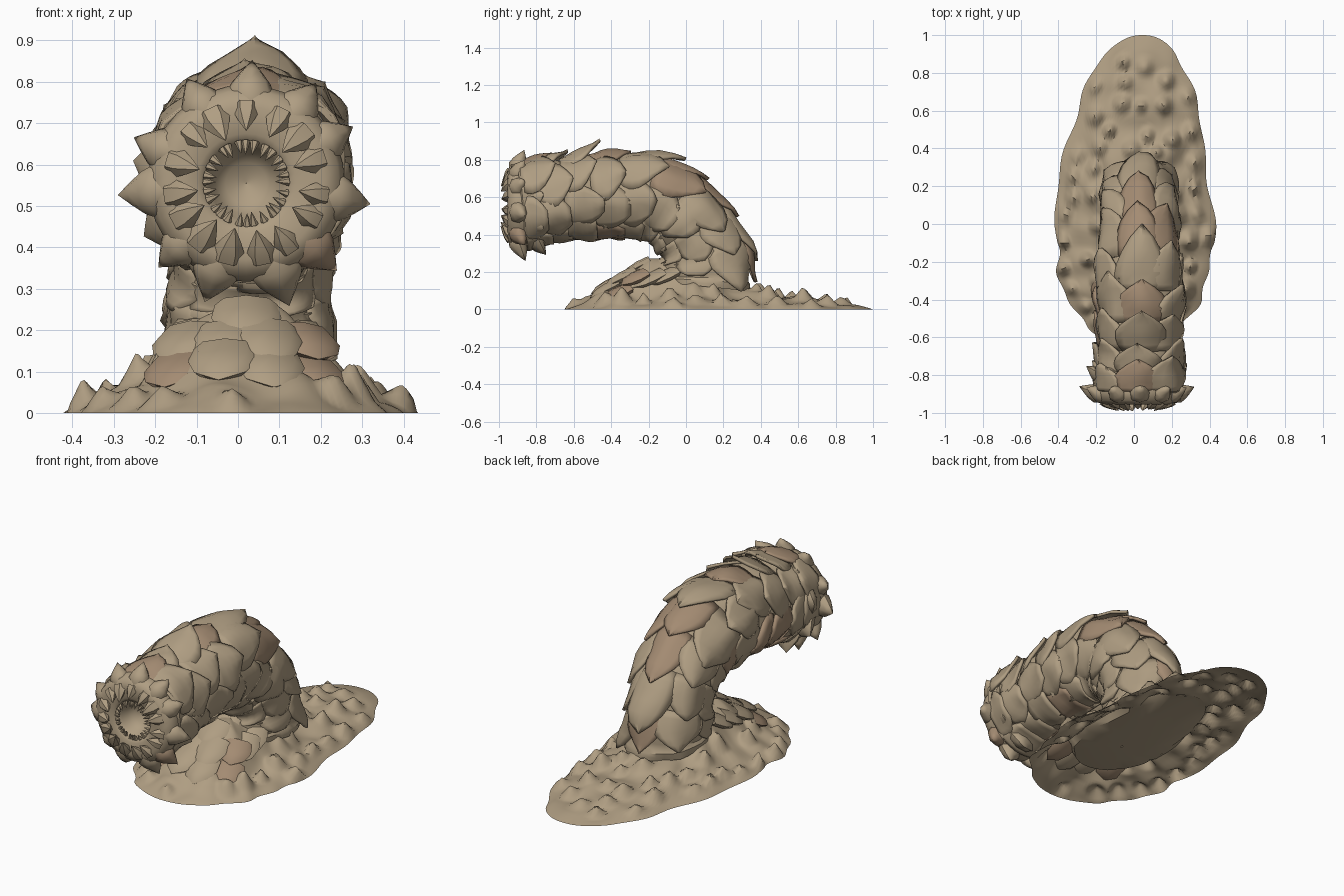
import bpy, bmesh, math, random
from math import sin, cos, pi, exp
from mathutils import Vector, noise

if "Cube" in bpy.data.objects:
    bpy.data.objects.remove(bpy.data.objects["Cube"])

random.seed(4)
CX = 0.02  # sideways centre of the body


def material(name, rgb):
    m = bpy.data.materials.new(name)
    m.diffuse_color = (*rgb, 1)
    m.use_nodes = True
    m.node_tree.nodes["Principled BSDF"].inputs["Base Color"].default_value = m.diffuse_color
    return m


SAND = material("sand", (0.43, 0.34, 0.225))
RUST = material("rust", (0.37, 0.26, 0.17))


def finish(bm, name, angle=35, thick=0):
    me = bpy.data.meshes.new(name)
    if not thick:
        bmesh.ops.recalc_face_normals(bm, faces=bm.faces)
    bm.to_mesh(me)
    bm.free()
    ob = bpy.data.objects.new(name, me)
    bpy.context.collection.objects.link(ob)
    for m in (SAND, RUST):
        me.materials.append(m)
    bpy.ops.object.select_all(action='DESELECT')
    ob.select_set(True)
    bpy.context.view_layer.objects.active = ob
    bpy.ops.object.shade_smooth_by_angle(angle=math.radians(angle))
    if thick:
        s = ob.modifiers.new("thickness", 'SOLIDIFY')
        s.thickness = thick
        s.offset = -1
    return ob


def skin(bm, rows, closed=True, mat=0):
    """Join rows of points into a sheet of quads."""
    vs = [[bm.verts.new(p) for p in r] for r in rows]
    n = len(vs[0])
    for a, b in zip(vs, vs[1:]):
        for i in range(n if closed else n - 1):
            j = (i + 1) % n
            bm.faces.new((a[i], a[j], b[j], b[i])).material_index = mat
    return vs


def spike(bm, base, d, side, length, w, depth, prof, mat=0, n=6):
    """Pointed bulb: prof lists (distance, scale) before the tip."""
    d = Vector(d).normalized()
    side = Vector(side)
    side = (side - d * side.dot(d)).normalized()
    up = d.cross(side)
    rows = [[base + d * length * t + side * (w * k * cos(2 * pi * i / n)) + up * (depth * k * sin(2 * pi * i / n))
             for i in range(n)] for t, k in prof]
    vs = skin(bm, rows, mat=mat)
    tip = bm.verts.new(base + d * length)
    for i in range(n):
        bm.faces.new((vs[-1][i], vs[-1][(i + 1) % n], tip)).material_index = mat


# body centre line: y, z, radius
PATH = [(0.10, 0.06, .225), (0.11, 0.20, .22), (0.08, 0.34, .21), (-0.02, 0.49, .205), (-0.17, 0.585, .205),
        (-0.36, 0.605, .212), (-0.54, 0.595, .205), (-0.72, 0.575, .21), (-0.88, 0.56, .225)]


def centre(s):
    i = max(0, min(int(s), len(PATH) - 2))
    t = s - i
    p = [Vector(PATH[max(0, min(k, len(PATH) - 1))]) for k in range(i - 1, i + 3)]
    return 0.5 * (2 * p[1] + (p[2] - p[0]) * t + (2 * p[0] - 5 * p[1] + 4 * p[2] - p[3]) * t * t
                  + (3 * p[1] - p[0] - 3 * p[2] + p[3]) * t ** 3)


def on_body(s, a, off=0):
    """Point on the body; a = 0 is the back ridge. The foot is narrower sideways."""
    c, e = centre(s), centre(s + .02) - centre(s - .02)
    ty, tz = Vector((e.x, e.y)).normalized()
    r = c.z + off
    narrow = .84 + .17 * max(0, min(1, (s - 2) / 3))
    return Vector((CX + .01 + r * sin(a) * narrow, c.x + r * cos(a) * tz, c.y - r * cos(a) * ty))


def wrinkle(s, a):
    return .025 * noise.noise(Vector((cos(a) * 2, sin(a) * 2, s * 1.6)))


# body core with ring folds and wrinkles
bm = bmesh.new()
skin(bm, [[on_body(s, a, .016 * ((s * 1.25) % 1) + wrinkle(s, a)) for a in [2 * pi * i / 32 for i in range(32)]]
          for s in [.5 + k * .1 for k in range(76)]])
finish(bm, "body_core")

# overlapping pointed scales, ring by ring; belly scales are flat and blunt
bm = bmesh.new()
WIDTHS = [.85, 1, 1.02, .95, .74, .42, .03]
for s0 in [1.8, 2.6, 3.4, 4.2, 5.0, 5.8, 6.6, 7.3, 7.9]:
    for k in range(7):
        a0 = 2 * pi * k / 7 + (random.uniform(-.2, .2) if k else random.uniform(-.06, .06))
        dorsal = (1 + cos(a0)) / 2
        length = (.95 + .32 * dorsal) * random.uniform(.8, 1.12) * (1 if s0 < 7 else .85)
        lift = (.012 + .035 * dorsal ** 1.5) * random.uniform(.7, 1.3)
        if k == 0 and s0 == 6.6:
            lift = .08
        half = random.uniform(.5, .66)
        blunt = .8 * (1 - dorsal) ** 2
        rows = []
        for j, w in enumerate(WIDTHS):
            v, w = j / 6, w + (1 - w) * blunt
            s = s0 - length * v
            rows.append([on_body(s, a0 + u / 3 * half * w, .006 + lift * v
                                 + .018 * (1 - abs(u) / 3) * (1 - .5 * v) + wrinkle(s, a0 + u / 3 * half * w))
                         for u in range(-3, 4)])
        skin(bm, rows, False, 1 if random.random() < .15 else 0)
finish(bm, "body_scales", 40, .014)

# head face and mouth funnel
HZ = 0.555


def head(r, a, y):
    return Vector((CX + r * sin(a), y, HZ + r * cos(a)))


bm = bmesh.new()
prof = [(-.84, .225), (-.89, .238), (-.935, .225), (-.955, .185), (-.945, .145), (-.945, .12), (-.93, .1),
        (-.91, .088), (-.88, .075), (-.85, .05), (-.84, .001)]
skin(bm, [[head(r, 2 * pi * i / 32, y) for i in range(32)] for y, r in prof])
finish(bm, "head_and_mouth", 60)

# outer petals, middle teeth and fine inner teeth around the mouth
BULB = [(0, .8), (.25, 1), (.5, .8), (.75, .42)]


def crown(name, count, r, y, inward, back, length, w, depth, prof, rust=0, n=6):
    bm = bmesh.new()
    for k in range(count):
        a = 2 * pi * k / count + random.uniform(-.06, .06)
        rad = Vector((sin(a), 0, cos(a)))
        f = random.uniform(.88, 1.12)
        spike(bm, head(r, a, y), rad * inward + Vector((0, back, 0)), (cos(a), 0, -sin(a)),
              length * f, w * f, depth, prof, 1 if random.random() < rust else 0, n)
    finish(bm, name, 45)


crown("head_petals", 11, .185, -.91, 1, .4, .125, .06, .05, BULB, .2, 8)
crown("rear_petals", 9, .18, -.82, 1, .7, .115, .08, .045, BULB, .15, 8)
crown("mouth_teeth", 15, .187, -.935, -.8, -.6, .085, .034, .028, [(0, 1), (.3, .95), (.6, .6)])
crown("inner_teeth", 28, .102, -.935, -1, -.4, .033, .011, .010, [(0, 1), (.5, .55)])


# sand mound: outline, height and scattered bumps
def rim(a):
    x, y = .415 * cos(a), sin(a)
    if y > 0:
        x += math.copysign(.035, cos(a)) * abs(cos(a)) ** .5 * y ** 6
    y = -.1 + y * (1.1 if y > 0 else .55)
    wob = 1 + (.03 * sin(9 * a + 1) + .025 * sin(17 * a)) * min(1, 2 * abs(cos(a)))
    return x * wob + .045 * max(0, y) ** 2, y


def base_height(x, y, t):
    z = .155 * max(0, 1 - t) ** .85
    ramp = max(0, min(1, (y + .62) / .42)) * exp(-((x - CX) / .18) ** 4)
    if y > .05:
        ramp *= exp(-((y - .05) / .12) ** 2)
    edge = min(1, max(0, 1 - t) * 5)
    return max(0, z + edge * (.12 * ramp + .035 * noise.noise(Vector((x * 7, y * 7, 3)))))


def flat_point(a, t):
    x, y = rim(a)
    return x * t, -.1 + (y + .1) * t


bumps = []
for _ in range(1500):
    x, y = flat_point(random.uniform(0, 2 * pi), random.uniform(.4, .93))
    if abs(x - CX) < .2 and -.6 < y < .38:
        continue
    if len(bumps) < 42 and all(math.hypot(x - b[0], y - b[1]) > .1 for b in bumps):
        bumps.append((x, y, random.uniform(.04, .07), random.uniform(.042, .06)))


def mound_point(a, t):
    x, y = flat_point(a, t)
    z = base_height(x, y, t)
    for bx, by, h, w in bumps:
        d = math.hypot(x - bx, y - by) / w
        if d < 1 and t < .99:
            z += h * (1 - d) ** 1.1
    return Vector((x, y, z))


bm = bmesh.new()
N = 160
skin(bm, [[mound_point(2 * pi * i / N, t / 50) for i in range(N)] for t in range(50, 0, -1)])
finish(bm, "sand_mound", 50)

# sunken floor under the middle of the mound
bm = bmesh.new()
rows = []
for t, z in [(.58, None), (.52, .06), (.3, .05), (.01, .05)]:
    ring = [flat_point(2 * pi * i / 48, t) for i in range(48)]
    rows.append([(x, y, base_height(x, y, t) - .004 if z is None else z) for x, y in ring])
skin(bm, rows)
finish(bm, "mound_floor")

# stepped plates piled on the front ramp
bm = bmesh.new()
for y, span, n in [(-.11, .11, 3), (-.19, .12, 3), (-.28, .13, 4), (-.37, .15, 4)]:
    for k in range(n):
        u = 2 * k / (n - 1) - 1
        x, py = CX + u * span, y + .06 * u * u
        z = base_height(x, py, math.hypot(x / .415, (py + .1) / .545)) - .008
        spike(bm, Vector((x, py, z)), (u * .35, -1, -.52), (1, -.2 * u, -.35 * u), random.uniform(.14, .19), .085,
              .03, [(0, .9), (.4, 1), (.75, .75)], 1 if random.random() < .15 else 0, 8)
finish(bm, "ramp_plates", 40)
